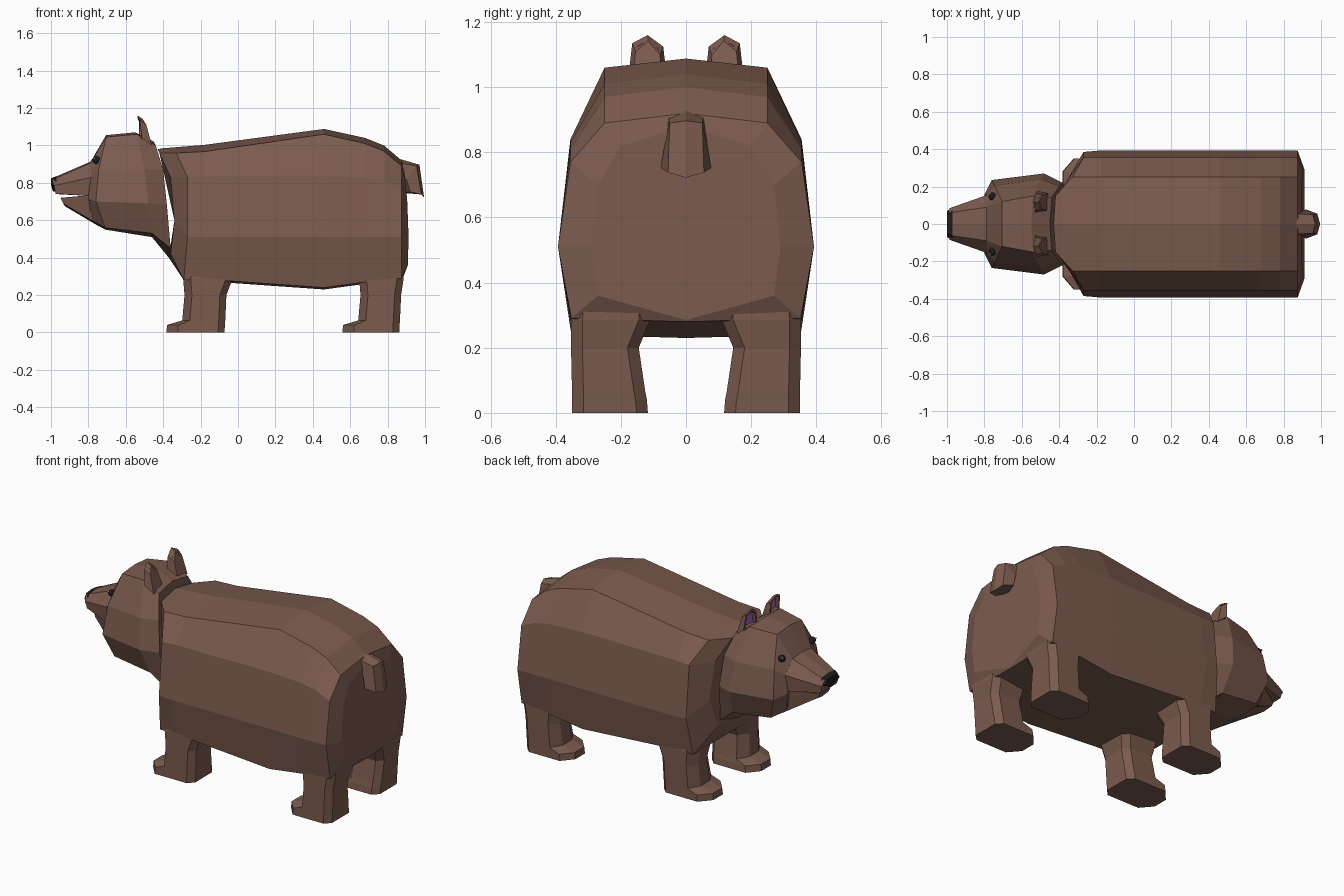
import bpy, bmesh


def material(name, rgb):
    m = bpy.data.materials.new(name)
    m.diffuse_color = (*rgb, 1)
    return m


FUR = material("brown_fur", (0.20, 0.105, 0.078))
BLACK = material("black", (0.012, 0.012, 0.014))
PINK = material("inner_ear", (0.36, 0.12, 0.5))
WHITE = material("white", (0.8, 0.8, 0.8))


def mirror_ring(half):
    """Close a half section (x, y, z) by mirroring it over y = 0."""
    return half + [(x, -y, z) for x, y, z in reversed(half) if y > 0]


def loft(name, rings, mat=FUR, cup=None):
    """Skin equal-length rings, cap both ends; cup recesses the first cap."""
    bm = bmesh.new()
    vs = [[bm.verts.new(p) for p in r] for r in rings]
    n = len(rings[0])
    for a, b in zip(vs, vs[1:]):
        for i in range(n):
            j = (i + 1) % n
            bm.faces.new((a[i], a[j], b[j], b[i]))
    first = bm.faces.new(vs[0])
    bm.faces.new(vs[-1])
    bmesh.ops.recalc_face_normals(bm, faces=bm.faces[:])
    if cup:
        bmesh.ops.inset_region(bm, faces=[first], thickness=0.014, depth=0)
        bmesh.ops.inset_region(bm, faces=[first], thickness=0.004, depth=-0.02)
        first.material_index = 1
    me = bpy.data.meshes.new(name)
    bm.to_mesh(me)
    bm.free()
    ob = bpy.data.objects.new(name, me)
    bpy.context.collection.objects.link(ob)
    me.materials.append(mat)
    if cup:
        me.materials.append(cup)
    return ob


# Body: neck, chest, barrel sections, rump
def barrel(x, top, edge, shoulder, low):
    return [(x, 0, top), (x, 0.25, edge), (x, 0.355, shoulder),
            (x, 0.393, 0.51), (x, 0.352, low + 0.01), (x, 0, low)]


body = [
    [(-0.43, 0, 0.98), (-0.42, 0.15, 0.96), (-0.36, 0.23, 0.83),
     (-0.34, 0.26, 0.60), (-0.36, 0.20, 0.42), (-0.37, 0, 0.40)],
    [(-0.40, 0, 0.985), (-0.33, 0.25, 0.96), (-0.27, 0.355, 0.83),
     (-0.27, 0.385, 0.51), (-0.29, 0.345, 0.28), (-0.29, 0, 0.28)],
    barrel(-0.18, 1.003, 0.967, 0.835, 0.275),
    barrel(0.46, 1.088, 1.06, 0.84, 0.23),
    barrel(0.68, 1.04, 1.01, 0.83, 0.26),
    barrel(0.78, 1.0, 0.97, 0.81, 0.27),
    barrel(0.875, 0.92, 0.89, 0.77, 0.28),
    [(0.885, 0, 0.88), (0.895, 0.20, 0.82), (0.905, 0.27, 0.70),
     (0.912, 0.29, 0.51), (0.908, 0.27, 0.36), (0.88, 0, 0.285)],
]
loft("body", [mirror_ring(r) for r in body])

# Head: muzzle root, brow, cheeks, nape
head = [
    [(-0.79, 0, 0.91), (-0.79, 0.09, 0.905), (-0.785, 0.155, 0.83),
     (-0.80, 0.155, 0.72), (-0.78, 0.13, 0.60), (-0.78, 0, 0.59)],
    [(-0.705, 0, 1.055), (-0.705, 0.12, 1.045), (-0.745, 0.205, 0.87),
     (-0.76, 0.235, 0.70), (-0.71, 0.19, 0.56), (-0.71, 0, 0.55)],
    [(-0.55, 0, 1.07), (-0.54, 0.15, 1.06), (-0.50, 0.24, 0.87),
     (-0.48, 0.27, 0.69), (-0.46, 0.20, 0.53), (-0.46, 0, 0.51)],
    [(-0.45, 0, 1.02), (-0.44, 0.14, 1.0), (-0.40, 0.20, 0.87),
     (-0.38, 0.22, 0.68), (-0.36, 0.18, 0.45), (-0.37, 0, 0.40)],
]
loft("head", [mirror_ring(r) for r in head])

# Upper muzzle and lower jaw, parted by the open mouth
muzzle = [
    [(-0.99, 0, 0.826), (-0.99, 0.06, 0.818), (-0.985, 0.085, 0.785),
     (-0.975, 0.078, 0.742), (-0.975, 0, 0.74)],
    [(-0.785, 0, 0.915), (-0.785, 0.09, 0.908), (-0.78, 0.157, 0.83),
     (-0.79, 0.15, 0.73), (-0.79, 0, 0.73)],
]
loft("muzzle", [mirror_ring(r) for r in muzzle])
jaw = [
    [(-0.95, 0, 0.72), (-0.95, 0.05, 0.72), (-0.935, 0.055, 0.69), (-0.925, 0, 0.675)],
    [(-0.78, 0, 0.735), (-0.78, 0.15, 0.735), (-0.75, 0.14, 0.58), (-0.74, 0, 0.565)],
]
loft("jaw", [mirror_ring(r) for r in jaw])

# Nose
nose = [
    [(-1.0, 0, 0.824), (-1.0, 0.05, 0.818), (-1.0, 0.07, 0.79), (-0.99, 0, 0.755)],
    [(-0.97, 0, 0.836), (-0.97, 0.066, 0.828), (-0.97, 0.086, 0.79), (-0.97, 0, 0.75)],
]
loft("nose", [mirror_ring(r) for r in nose], BLACK)

# Tail: drooping tapered stub
tail = [
    [(0.85, 0, 0.932), (0.85, 0.055, 0.91), (0.85, 0.065, 0.80), (0.85, 0, 0.78)],
    [(0.97, 0, 0.897), (0.955, 0.05, 0.89), (0.90, 0.066, 0.82), (0.88, 0, 0.80)],
    [(0.995, 0, 0.722), (0.98, 0.055, 0.738), (0.92, 0.078, 0.752), (0.895, 0, 0.745)],
]
loft("tail", [mirror_ring(r) for r in tail])


# Legs with forward paws: eight-sided rings stacked in z
def leg_ring(s, z, x0, x1, y0, y1, front):
    w = (y1 - y0) * 0.3
    b = 0.035
    pts = [(x0, y0 + w), (x0 + front, y0), (x1 - b, y0), (x1, y0 + b),
           (x1, y1 - b), (x1 - b, y1), (x0 + front, y1), (x0, y1 - w)]
    return [(x, s * y, z) for x, y in pts]


def leg(name, s, heel, shin, thigh):
    toe = shin - 0.085
    loft(name, [
        leg_ring(s, 0.0, toe, heel - 0.01, 0.117, 0.35, 0.06),
        leg_ring(s, 0.04, toe + 0.004, heel - 0.008, 0.12, 0.35, 0.06),
        leg_ring(s, 0.065, shin, heel - 0.006, 0.125, 0.35, 0.04),
        leg_ring(s, 0.20, shin + 0.012, heel, 0.145, 0.353, 0.04),
        leg_ring(s, 0.285, shin + 0.005, thigh, 0.11, 0.353, 0.04),
        leg_ring(s, 0.42, shin + 0.04, thigh, 0.10, 0.34, 0.04)])


for side, s in (("left", -1), ("right", 1)):
    leg("front_leg_" + side, s, -0.062, -0.298, -0.03)
    leg("back_leg_" + side, s, 0.872, 0.643, 0.885)

    # Ear with a recessed coloured inside
    front = [(-0.53, 0.06, 1.04), (-0.528, 0.07, 1.125), (-0.538, 0.118, 1.16),
             (-0.525, 0.165, 1.135), (-0.515, 0.176, 1.04)]
    back = [(-0.46, 0.07, 1.0), (-0.49, 0.08, 1.10), (-0.51, 0.116, 1.142),
            (-0.49, 0.155, 1.11), (-0.46, 0.165, 1.0)]
    loft("ear_" + side, [[(x, s * y, z) for x, y, z in r] for r in (front, back)],
         cup=PINK)

    # Eye with a small highlight
    for nm, r, loc, mat in (("eye_", 0.021, (-0.757, 0.148, 0.922), BLACK),
                            ("eye_glint_", 0.006, (-0.770, 0.161, 0.932), WHITE)):
        bpy.ops.mesh.primitive_uv_sphere_add(
            segments=12, ring_count=8, radius=r, location=(loc[0], s * loc[1], loc[2]))
        bpy.context.object.name = nm + side
        bpy.context.object.data.materials.append(mat)
